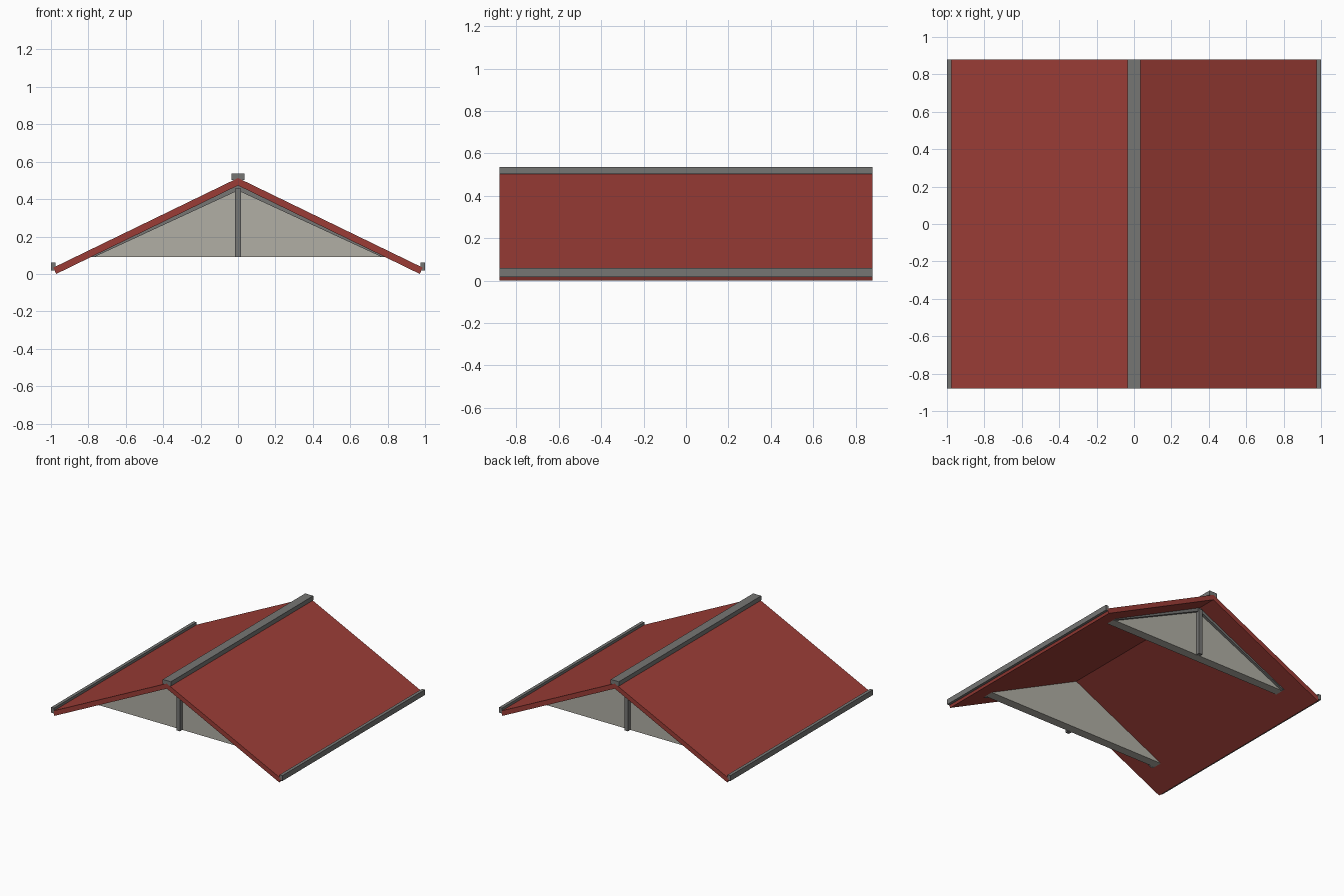
import bpy
import bmesh

cube = bpy.data.objects.get("Cube")
if cube:
    bpy.data.objects.remove(cube, do_unlink=True)


def material(name, rgb):
    m = bpy.data.materials.new(name)
    m.use_nodes = True
    m.diffuse_color = (*rgb, 1)
    m.node_tree.nodes["Principled BSDF"].inputs["Base Color"].default_value = (*rgb, 1)
    return m


RED = material("roof red", (0.33, 0.046, 0.037))
GREY = material("trim grey", (0.18, 0.18, 0.175))
STONE = material("gable beige grey", (0.44, 0.425, 0.375))


def prism(name, profile, y0, y1, mat):
    """Extrude an x-z outline from y0 to y1."""
    bm = bmesh.new()
    face = bm.faces.new([bm.verts.new((x, y0, z)) for x, z in profile])
    ext = bmesh.ops.extrude_face_region(bm, geom=[face])["geom"]
    moved = [v for v in ext if isinstance(v, bmesh.types.BMVert)]
    bmesh.ops.translate(bm, verts=moved, vec=(0, y1 - y0, 0))
    bmesh.ops.recalc_face_normals(bm, faces=bm.faces)
    mesh = bpy.data.meshes.new(name)
    bm.to_mesh(mesh)
    bm.free()
    mesh.materials.append(mat)
    obj = bpy.data.objects.new(name, mesh)
    bpy.context.collection.objects.link(obj)
    return obj


def box(name, x0, x1, y0, y1, z0, z1, mat):
    return prism(name, [(x0, z0), (x1, z0), (x1, z1), (x0, z1)], y0, y1, mat)


def mirrored(half):
    """Complete a symmetric outline whose first and last points lie on x = 0."""
    return half + [(-x, z) for x, z in reversed(half[1:-1])]


HALF = 0.88      # half length along the ridge
UNDER = 0.473    # underside of the roof at the ridge
BASE = 0.09      # bottom of the gables
FOOT = 0.79      # half width of the gables

# Two roof slopes meeting at the ridge
prism("roof_slopes", mirrored([(0, UNDER), (0.972, 0), (0.987, 0.034), (0, 0.513)]),
      -HALF, HALF, RED)

# Ridge cap and eave strips
box("ridge_cap", -0.035, 0.035, -HALF, HALF, 0.502, 0.536, GREY)
for side, label in ((1, "left"), (-1, "right")):
    box(label + "_eave_strip", side * 0.975, side * 1.0, -HALF, HALF, 0.018, 0.06, GREY)

# Gable wall, sloping trim and king post at each end
for end, label in ((-1, "front"), (1, "back")):
    prism(label + "_gable_wall", [(-FOOT, BASE), (FOOT, BASE), (0, UNDER)],
          end * 0.64, end * 0.71, STONE)
    prism(label + "_gable_trim",
          [(-FOOT, BASE), (0, UNDER), (FOOT, BASE), (FOOT - 0.02, BASE),
           (0, UNDER - 0.027), (0.02 - FOOT, BASE)],
          end * 0.70, end * 0.73, GREY)
    box(label + "_king_post", -0.015, 0.015, end * 0.70, end * 0.74,
        BASE, UNDER - 0.015, GREY)
